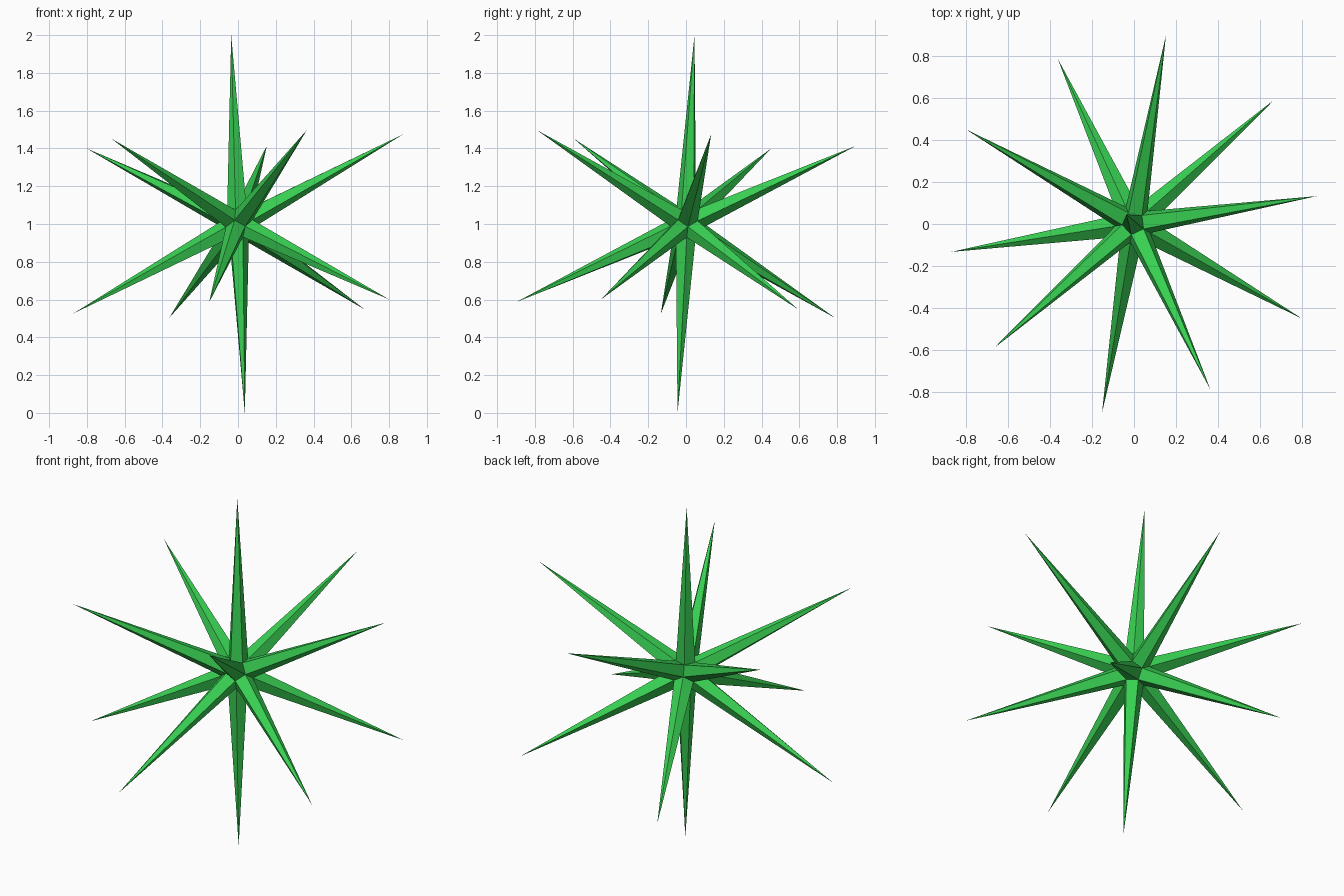
import bpy, bmesh, math
from mathutils import Matrix, Vector

cube = bpy.data.objects.get("Cube")
if cube:
    bpy.data.objects.remove(cube, do_unlink=True)

TIP_RADIUS = 1.0015    # centre to spike tip
CORE_RADIUS = 0.091    # centre to the corners where three spikes meet

green = bpy.data.materials.new("leaf green")
green.use_nodes = True
colour = (0.04, 0.63, 0.085, 1)
green.diffuse_color = colour
green.node_tree.nodes["Principled BSDF"].inputs["Base Color"].default_value = colour

# Icosahedron guide: its corners give the spike directions
guide = bmesh.new()
bmesh.ops.create_icosphere(guide, subdivisions=1, radius=1)
lean = Vector((0, 0, 1)).rotation_difference(Vector((-0.036, 0.045, 1)))
turn = lean.to_matrix().to_4x4() @ Matrix.Rotation(math.radians(7.2), 4, "Z")
bmesh.ops.transform(guide, matrix=turn, verts=guide.verts)

# Twelve five-sided spikes: two spike facets for each guide edge
star = bmesh.new()
tips = {v: star.verts.new(v.co.normalized() * TIP_RADIUS) for v in guide.verts}
corners = {f: star.verts.new(f.calc_center_median().normalized() * CORE_RADIUS)
           for f in guide.faces}
for edge in guide.edges:
    a, b = (corners[f] for f in edge.link_faces)
    for v in edge.verts:
        star.faces.new((tips[v], a, b))
bmesh.ops.recalc_face_normals(star, faces=star.faces)

mesh = bpy.data.meshes.new("spiked_star")
star.to_mesh(mesh)
star.free()
guide.free()
mesh.materials.append(green)
obj = bpy.data.objects.new("spiked_star", mesh)
obj.location.z = 1
bpy.context.collection.objects.link(obj)
